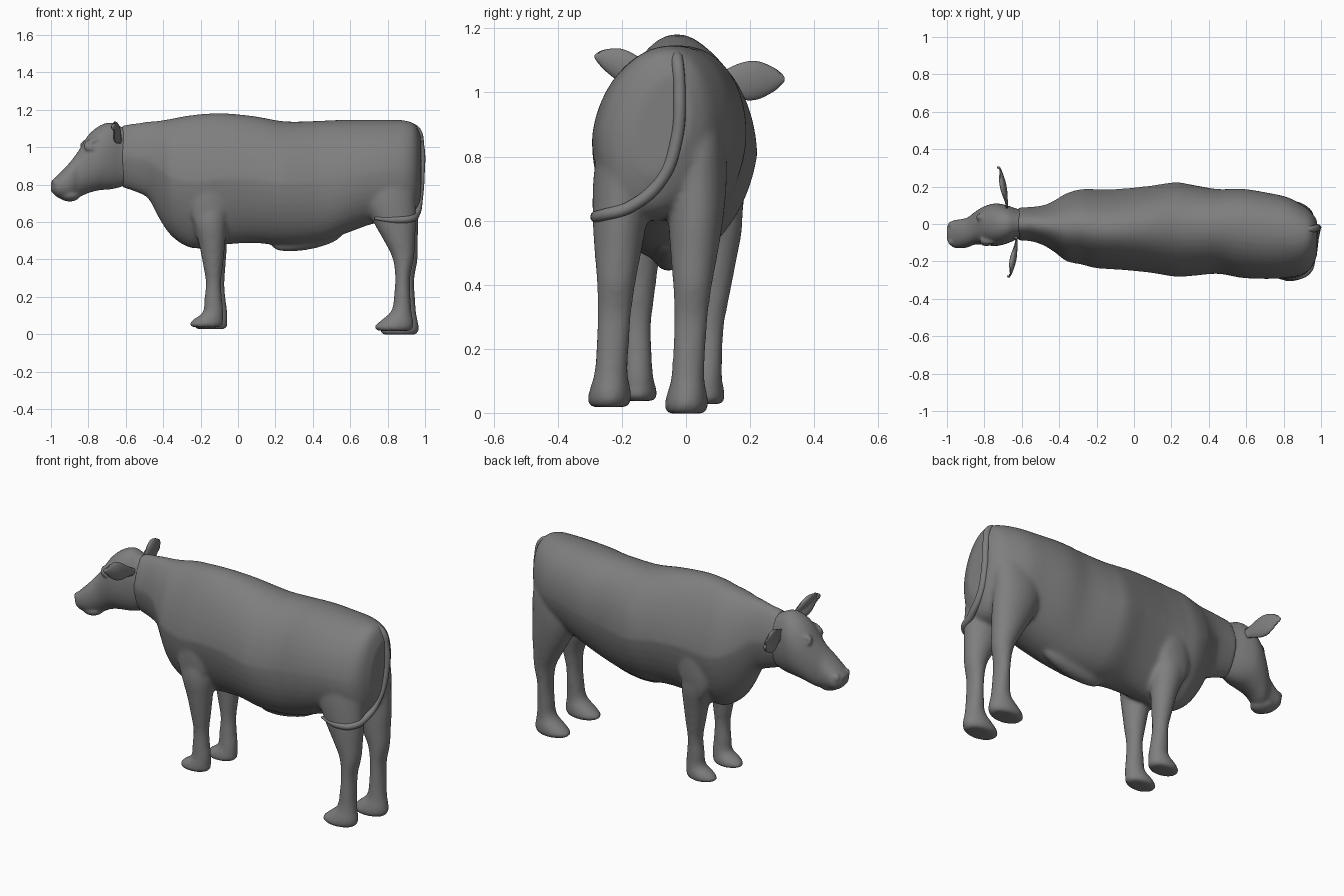
import bpy, bmesh, math
from mathutils import Matrix, Vector

cube = bpy.data.objects.get("Cube")
if cube:
    bpy.data.objects.remove(cube, do_unlink=True)

grey = bpy.data.materials.new("hide_grey")
grey.use_nodes = True
COLOUR = (0.21, 0.21, 0.21, 1)
grey.diffuse_color = COLOUR
grey.node_tree.nodes["Principled BSDF"].inputs["Base Color"].default_value = COLOUR

SIDES, STEPS = 40, 5


def spline(rows):
    """Smoothly fill in rows between the given stations."""
    rows = [Vector(r) for r in rows]
    out = []
    for i in range(len(rows) - 1):
        a, b = rows[max(i - 1, 0)], rows[i]
        c, d = rows[i + 1], rows[min(i + 2, len(rows) - 1)]
        for s in range(STEPS):
            t = s / STEPS
            out.append(0.5 * (2 * b + (c - a) * t + (2 * a - 5 * b + 4 * c - d) * t * t
                              + (3 * b - a - 3 * c + d) * t ** 3))
    return out + [rows[-1]]


def plain(pos):
    return 0, 0, 0


def trunk_shape(x):
    """Peaked withers and narrow brisket, turning to a square, leaning rump."""
    t = min(1, max(0, (x + .1) / .6))
    return .2 - .13 * t, .22 - .18 * t, .03 * t


def loft(bm, axis, stations, shape=plain, power=2.0):
    """Stations are (position along axis, min a, max a, min b, max b)."""
    rings = []
    for pos, a0, a1, b0, b1 in spline(stations):
        keel, crown, lean = shape(pos)
        ring = []
        for k in range(SIDES):
            ang = math.tau * k / SIDES
            c, s = math.cos(ang), math.sin(ang)
            c = math.copysign(abs(c) ** (2 / power), c)
            s = math.copysign(abs(s) ** (2 / power), s)
            narrow = 1 - keel * max(0, -s) - crown * max(0, s)
            a = (a0 + a1) / 2 + (a1 - a0) / 2 * c * narrow + lean * s
            b = (b0 + b1) / 2 + (b1 - b0) / 2 * s
            co = {"X": (pos, a, b), "Y": (a, pos, b), "Z": (a, b, pos)}[axis]
            ring.append(bm.verts.new(co))
        rings.append(ring)
    faces = [bm.faces.new(rings[0]), bm.faces.new(rings[-1][::-1])]
    for r, q in zip(rings, rings[1:]):
        for k in range(SIDES):
            n = (k + 1) % SIDES
            faces.append(bm.faces.new((r[k], q[k], q[n], r[n])))
    bmesh.ops.recalc_face_normals(bm, faces=faces)


def blob(bm, centre, radii, tilt=0.0):
    m = (Matrix.Translation(centre) @ Matrix.Rotation(tilt, 4, "Y")
         @ Matrix.Diagonal((*radii, 1)))
    bmesh.ops.create_uvsphere(bm, u_segments=28, v_segments=18, radius=1, matrix=m)


def leg(bm, profile, floor, shift, y_foot, y_top):
    """Profile rows are (height, front, back, half width)."""
    top = profile[-1][0]
    rows = []
    for z, x0, x1, w in profile:
        t = z / top
        y = y_foot + (y_top - y_foot) * t
        dx = shift * (1 - t)
        rows.append((floor + z * (top - floor) / top, x0 + dx, x1 + dx, y - w, y + w))
    loft(bm, "Z", rows)


def finish(bm, name, voxel=None, rounds=0):
    mesh = bpy.data.meshes.new(name)
    bm.to_mesh(mesh)
    bm.free()
    mesh.materials.append(grey)
    for p in mesh.polygons:
        p.use_smooth = True
    obj = bpy.data.objects.new(name, mesh)
    bpy.context.collection.objects.link(obj)
    if voxel:
        rem = obj.modifiers.new("merge", "REMESH")
        rem.mode = "VOXEL"
        rem.voxel_size = voxel
        rem.use_smooth_shade = True
        soft = obj.modifiers.new("soften", "SMOOTH")
        soft.factor = 0.5
        soft.iterations = rounds


# Trunk, neck and legs, merged into one skin
body = bmesh.new()
loft(body, "X", [
    (-.62, -.09, .09, .785, 1.118), (-.55, -.093, .092, .762, 1.127),
    (-.48, -.117, .102, .725, 1.137), (-.42, -.155, .13, .617, 1.142),
    (-.36, -.2, .165, .53, 1.152), (-.28, -.217, .187, .472, 1.167),
    (-.2, -.237, .187, .458, 1.177), (-.08, -.245, .188, .478, 1.182),
    (.08, -.26, .204, .488, 1.167), (.22, -.282, .223, .475, 1.142),
    (.31, -.278, .21, .475, 1.137), (.45, -.266, .186, .495, 1.142),
    (.58, -.288, .187, .54, 1.147), (.72, -.293, .165, .59, 1.147),
    (.82, -.287, .142, .6, 1.147), (.9, -.27, .1, .61, 1.142),
    (.95, -.23, .06, .65, 1.118), (.98, -.16, .01, .74, 1.05)],
    trunk_shape, 2.1)
# Sheath under the belly, then the shoulder muscles
blob(body, (.37, -.055, .502), (.19, .05, .05), -.18)
for y in (-.19, .14):
    blob(body, (-.15, y, .72), (.1, .042, .2), .1)

FRONT_LEG = [(0, -.24, -.1, .05), (.015, -.262, -.08, .06), (.045, -.238, -.08, .057),
             (.085, -.188, -.078, .048), (.16, -.18, -.085, .045), (.25, -.172, -.09, .044),
             (.35, -.187, -.08, .056), (.46, -.207, -.07, .07), (.58, -.237, -.06, .083),
             (.68, -.22, -.07, .07), (.78, -.2, -.1, .05)]
HIND_LEG = [(0, .75, .92, .055), (.02, .727, .937, .068), (.055, .762, .937, .064),
            (.11, .82, .927, .052), (.2, .835, .922, .051), (.3, .84, .922, .053),
            (.4, .825, .942, .061), (.5, .775, .947, .074), (.6, .72, .952, .085),
            (.72, .67, .95, .09), (.84, .66, .95, .08), (.98, .7, .92, .05)]
leg(body, FRONT_LEG, .037, 0, -.15, -.158)
leg(body, FRONT_LEG, .027, .025, .06, .105)
leg(body, HIND_LEG, .018, 0, -.24, -.185)
leg(body, HIND_LEG, -.002, .03, 0, .05)
finish(body, "body_and_legs", .0105, 10)

# Head with jaw, eyelids, brows and nostril rims
head = bmesh.new()
loft(head, "X", [
    (-1, -.085, -.01, .765, .815), (-.97, -.123, .018, .735, .845),
    (-.93, -.13, .025, .722, .885), (-.89, -.125, .035, .72, .93),
    (-.85, -.11, .065, .732, .985), (-.8, -.112, .095, .755, 1.065),
    (-.74, -.118, .11, .77, 1.115), (-.68, -.105, .1, .775, 1.132),
    (-.62, -.08, .08, .79, 1.108), (-.57, -.07, .07, .82, 1.09)], power=2.15)
blob(head, (-.905, -.052, .746), (.06, .062, .036), .1)
for y, side, back in ((-.05, -1, .01), (-.01, 1, -.01)):
    eye_y = y + side * .05
    blob(head, (-.8 + back, eye_y, .995), (.034, .02, .018), .2)
    blob(head, (-.79 + back, eye_y * .88, 1.03), (.05, .022, .016), -.4)
    blob(head, (-.975, -.05 + side * .045, .812), (.02, .02, .024))
finish(head, "head", .0075, 6)


# Leaf-shaped ears, cupped on the forward side
def ear(name, base, tip, width):
    base, tip = Vector(base), Vector(tip)
    rows = []
    for t, w in ((0, .3), (.2, .55), (.45, .95), (.65, 1), (.85, .65), (.96, .3), (1, .08)):
        p = base.lerp(tip, t)
        h, thick = width * w, .004 + .02 * w
        rows.append((p.y, p.x - thick, p.x + thick, p.z - h, p.z + h))
    bm = bmesh.new()
    loft(bm, "Y", rows)
    for v in bm.verts:
        t = (v.co.y - base.y) / (tip.y - base.y)
        mid = base.lerp(tip, t)
        if v.co.x < mid.x and .1 < t < .95:
            v.co.x += .02 * max(0, 1 - abs(v.co.z - mid.z) / width)
    finish(bm, name)


ear("left_ear", (-.63, -.06, 1.035), (-.67, -.285, 1.112), .052)
ear("right_ear", (-.68, .06, 1.03), (-.725, .308, 1.042), .06)

# Tail sweeping down the rump and around the thigh
curve = bpy.data.curves.new("tail", "CURVE")
curve.dimensions = "3D"
curve.bevel_depth = .019
curve.bevel_resolution = 4
curve.use_fill_caps = True
path = [(.89, -.03, 1.11), (.948, -.027, 1.1), (.978, -.02, 1.0), (.979, -.03, .85),
        (.97, -.075, .73), (.955, -.17, .645), (.925, -.255, .618), (.84, -.28, .612),
        (.73, -.262, .62)]
line = curve.splines.new("BEZIER")
line.bezier_points.add(len(path) - 1)
for i, (p, co) in enumerate(zip(line.bezier_points, path)):
    p.co = co
    p.handle_left_type = p.handle_right_type = "AUTO"
    p.radius = 1 if i < len(path) - 1 else .4
curve.materials.append(grey)
tail = bpy.data.objects.new("tail", curve)
bpy.context.collection.objects.link(tail)
bpy.context.view_layer.objects.active = tail
tail.select_set(True)
bpy.ops.object.convert(target="MESH")
bpy.ops.object.shade_smooth()
